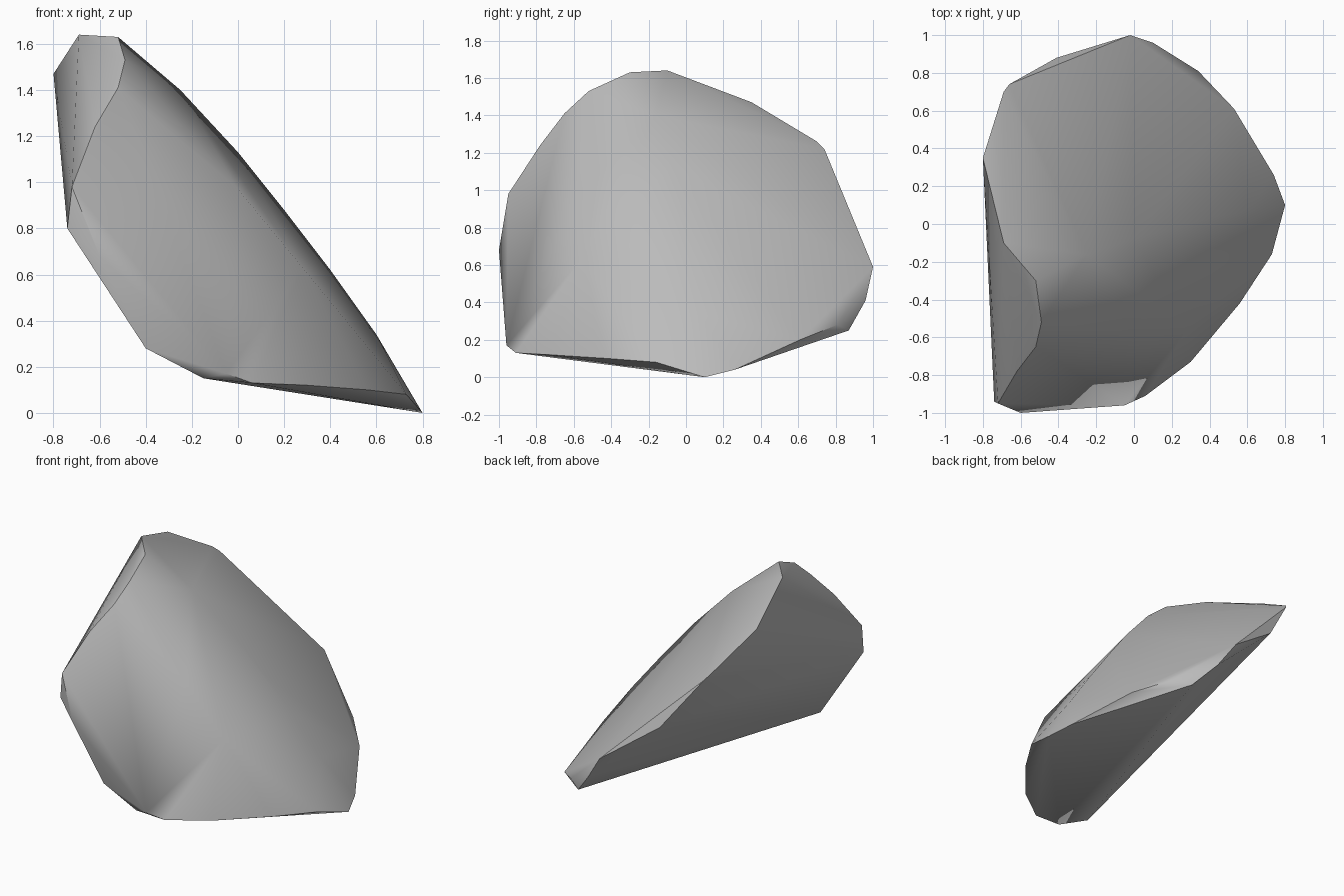
import bpy
import bmesh
import math
from mathutils import Vector

default_cube = bpy.data.objects.get("Cube")
if default_cube:
    bpy.data.objects.remove(default_cube, do_unlink=True)


def make_material(name, colour):
    material = bpy.data.materials.new(name)
    material.use_nodes = True
    material.diffuse_color = colour
    shader = material.node_tree.nodes["Principled BSDF"]
    shader.inputs["Base Color"].default_value = colour
    shader.inputs["Roughness"].default_value = 0.8
    return material


# Sharp upper rim, from the back corner over the peak to the front corner
upper_rim = [
    (-.66, .74, 1.22), (-.69, .7, 1.26), (-.8, .35, 1.47), (-.69, -.1, 1.64),
    (-.52, -.3, 1.63), (-.49, -.52, 1.53), (-.52, -.65, 1.41),
    (-.62, -.78, 1.24), (-.72, -.95, .98), (-.74, -.94, .8),
]

# Lower front edge of the broken face
front_edge = [
    (-.6, -1, .68), (-.4, -.94, .28), (-.15, -.93, .15),
    (-.05, -.96, .17), (.06, -.91, .13),
]

# Low outer rim, around the resting tip to the back
lower_rim = [
    (.3, -.73, .12), (.56, -.42, .1), (.73, -.16, .08), (.8, .1, 0),
    (.74, .26, .04), (.53, .61, .2), (.34, .81, .28), (.24, .87, .25),
    (.1, .96, .41), (-.02, 1, .59), (-.41, .88, .87),
]

# Rounded crown: the central ridge and the softer front shoulder
ridge = [
    (-.25, -.16, 1.4), (0, -.08, 1.13), (.2, -.02, .88),
    (.4, .03, .62), (.6, .07, .34),
]
shoulder = [(0, -.58, .97), (.28, -.56, .63)]


def build_hull(name, outlines, material):
    """Wrap one convex skin around all outline points."""
    bm = bmesh.new()
    for outline in outlines:
        for point in outline:
            bm.verts.new(Vector(point))
    hull = bmesh.ops.convex_hull(bm, input=bm.verts[:])
    loose = [v for v in bm.verts if not v.link_faces]
    bmesh.ops.delete(bm, geom=loose, context="VERTS")
    # Merge nearly flat triangles into clean facets
    bmesh.ops.dissolve_limit(
        bm, angle_limit=math.radians(2), verts=bm.verts[:], edges=bm.edges[:])
    bmesh.ops.recalc_face_normals(bm, faces=bm.faces[:])
    mesh = bpy.data.meshes.new(name)
    bm.to_mesh(mesh)
    bm.free()
    mesh.materials.append(material)
    rock = bpy.data.objects.new(name, mesh)
    bpy.context.collection.objects.link(rock)
    return rock


stone_grey = make_material("stone_grey", (.5, .5, .5, 1))
rock = build_hull(
    "rock", [upper_rim, front_edge, lower_rim, ridge, shoulder], stone_grey)

# Soft rounded crown with crisp broken edges
bpy.ops.object.select_all(action="DESELECT")
rock.select_set(True)
bpy.context.view_layer.objects.active = rock
bpy.ops.object.shade_smooth_by_angle(angle=math.radians(40))
